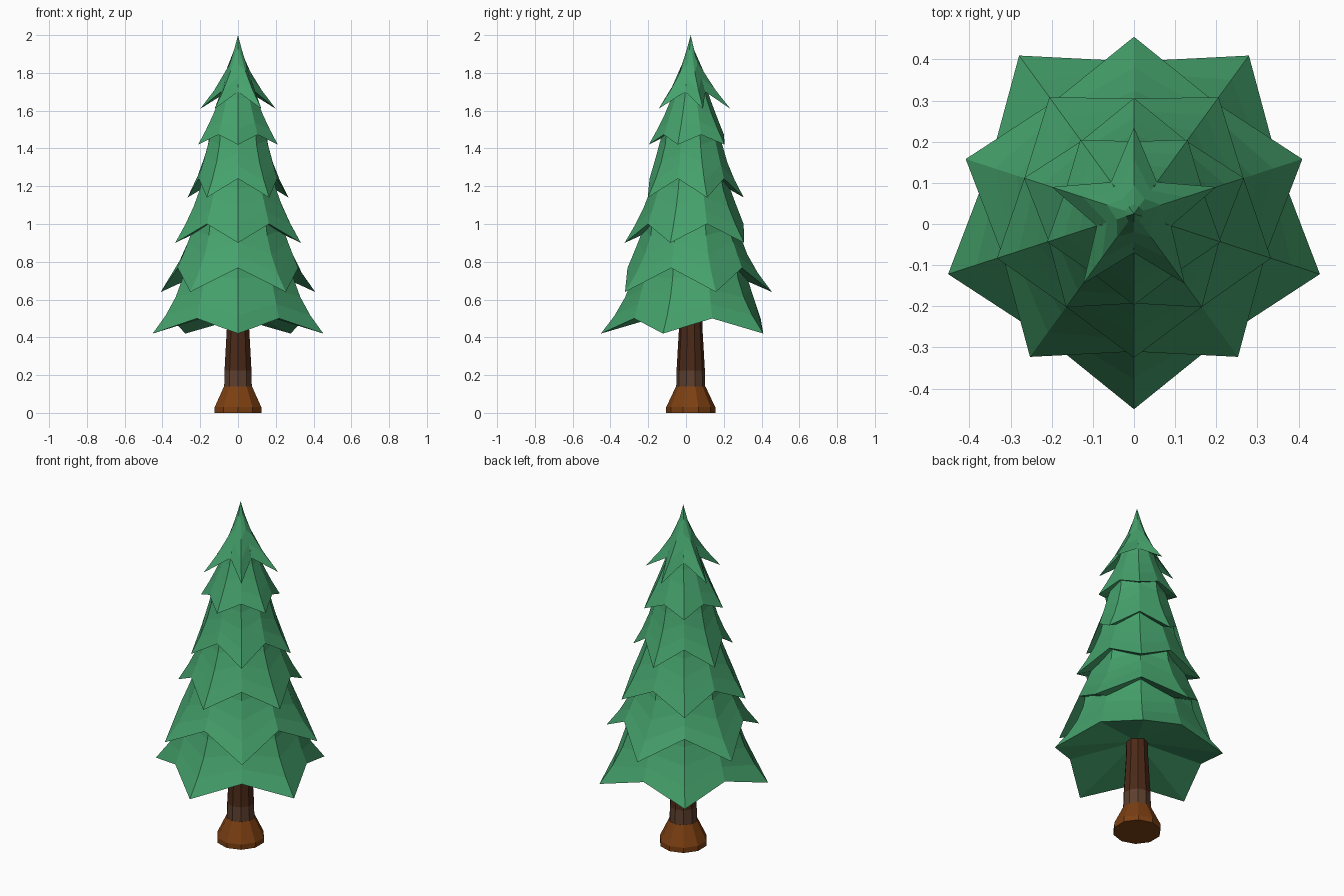
import bpy, bmesh
from math import sin, cos, pi, radians

if "Cube" in bpy.data.objects:
    bpy.data.objects.remove(bpy.data.objects["Cube"])

CY = 0.025  # trunk axis sits slightly behind the origin


def material(name, rgb):
    m = bpy.data.materials.new(name)
    m.diffuse_color = (*rgb, 1)
    m.use_nodes = True
    m.node_tree.nodes["Principled BSDF"].inputs["Base Color"].default_value = m.diffuse_color
    return m


GREEN = material("needles", (0.06, 0.36, 0.15))
FLARE = material("root_bark", (0.20, 0.05, 0.006))
BAND = material("lower_bark", (0.11, 0.05, 0.028))
BARK = material("bark", (0.07, 0.022, 0.009))


def finish(name, bm, mat):
    bmesh.ops.recalc_face_normals(bm, faces=bm.faces)
    me = bpy.data.meshes.new(name)
    bm.to_mesh(me)
    bm.free()
    me.materials.append(mat)
    ob = bpy.data.objects.new(name, me)
    bpy.context.collection.objects.link(ob)


def bridge(bm, a, b):
    n = len(a)
    for i in range(n):
        j = (i + 1) % n
        bm.faces.new((a[i], a[j], b[j], b[i]))


def lathe(name, profile, mat, sides=10):
    bm = bmesh.new()
    rings = []
    for r, z in profile:
        angs = [-pi / 2 + 2 * pi * i / sides for i in range(sides)]
        rings.append([bm.verts.new((r * cos(a), CY + r * sin(a), z)) for a in angs])
    for a, b in zip(rings, rings[1:]):
        bridge(bm, a, b)
    bm.faces.new(rings[0])
    bm.faces.new(rings[-1])
    finish(name, bm, mat)


def branch_tier(name, start, tip, notch, top, under_z, power):
    """Five-pointed skirt: concave ridges from the tips, straight valleys from the notches."""
    bm = bmesh.new()
    levels = 4
    rings = []
    for k in range(levels + 1):
        t = k / levels
        if k == levels and top[0] == 0:
            break
        ring = []
        for i in range(10):
            a = radians(start + 36 * i)
            if i % 2 == 0:
                r0, z0, rt, p = *tip, top[0], power
            else:
                r0, z0, rt, p = *notch, top[0] * 0.93, 1.1
            r = rt + (r0 - rt) * (1 - t) ** p
            ring.append(bm.verts.new((r * cos(a), CY + r * sin(a), z0 + (top[1] - z0) * t)))
        rings.append(ring)
    for a, b in zip(rings, rings[1:]):
        bridge(bm, a, b)
    # close the crown and the underside with fans
    for ring, z in ((rings[-1], top[1]), (rings[0], under_z)):
        c = bm.verts.new((0, CY, z))
        for i in range(10):
            bm.faces.new((ring[i], ring[(i + 1) % 10], c))
    finish(name, bm, GREEN)


# Trunk
lathe("root_flare", [(0.13, 0), (0.13, 0.03), (0.078, 0.14)], FLARE)
lathe("lower_trunk", [(0.077, 0.13), (0.075, 0.225)], BAND)
lathe("trunk", [(0.075, 0.225), (0.062, 0.45), (0.055, 0.70)], BARK)

# Foliage: (tip radius, tip z), (notch radius, notch z), ridge curve
tiers = [
    ((0.475, 0.42), (0.370, 0.50), 1.8),
    ((0.430, 0.64), (0.335, 0.767), 1.8),
    ((0.350, 0.90), (0.280, 1.00), 1.5),
    ((0.281, 1.14), (0.218, 1.24), 1.7),
    ((0.222, 1.42), (0.176, 1.473), 1.35),
    ((0.210, 1.61), (0.095, 1.70), 1.6),
]
for n, (tip, notch, power) in enumerate(tiers):
    if n + 1 < len(tiers):
        nr, nz = tiers[n + 1][1]
        top = (nr * 0.88, nz + 0.04)   # tucks under the tier above
    else:
        top = (0, 2.0)
    branch_tier(f"branch_tier_{n + 1}", -90 + 36 * (n % 2), tip, notch, top, notch[1] + 0.06, power)
